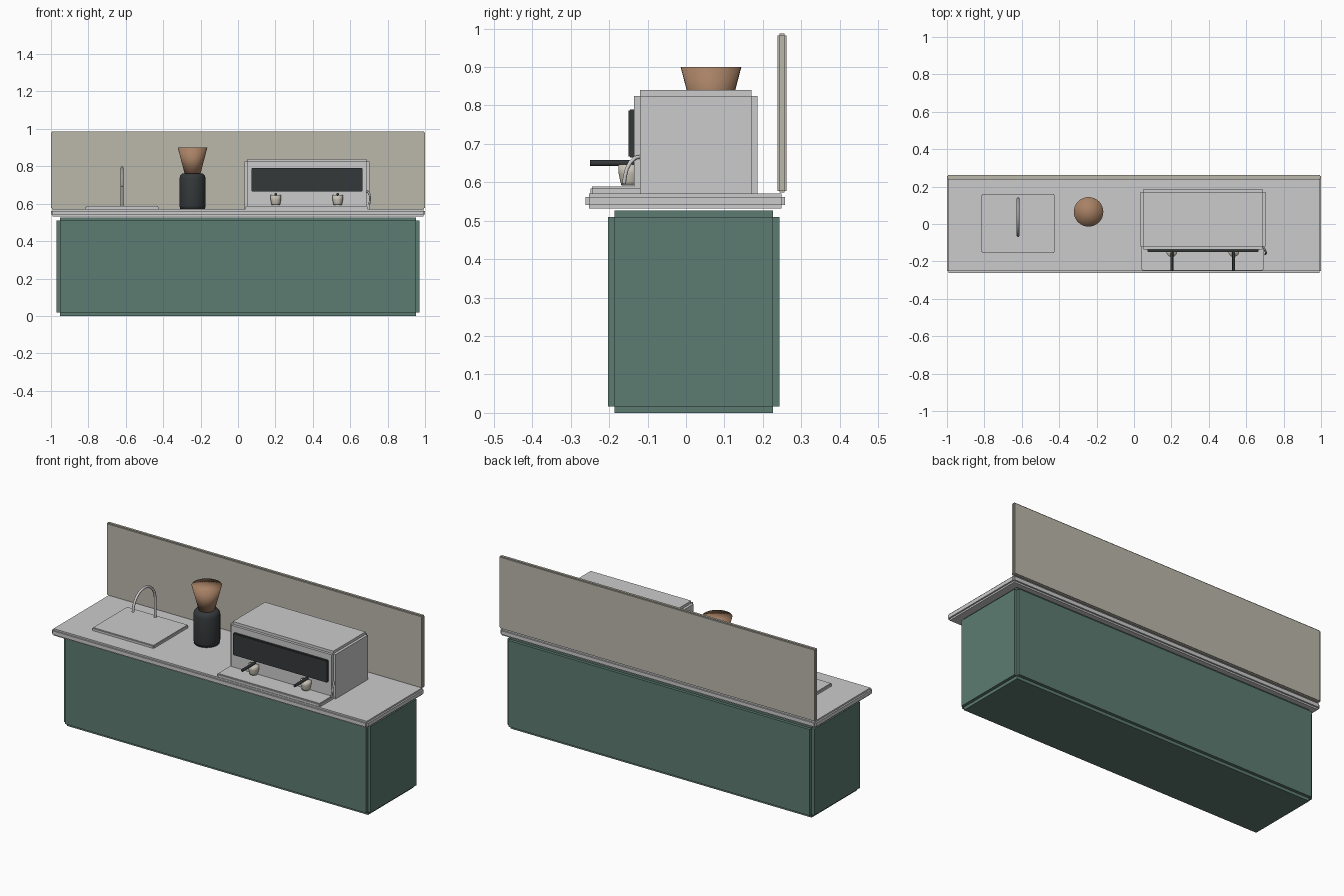
import bpy, bmesh, math
from mathutils import Matrix, Vector

if "Cube" in bpy.data.objects:
    bpy.data.objects.remove(bpy.data.objects["Cube"])


def material(name, rgb):
    m = bpy.data.materials.new(name)
    m.diffuse_color = (*rgb, 1)
    m.use_nodes = True
    m.node_tree.nodes["Principled BSDF"].inputs["Base Color"].default_value = m.diffuse_color
    return m


GREEN = material("green_paint", (0.11, 0.2, 0.165))
CREAM = material("cream_tile", (0.5, 0.48, 0.41))
BLACK = material("black_plastic", (0.035, 0.04, 0.042))
BROWN = material("amber_hopper", (0.39, 0.22, 0.13))
CHINA = material("cup_china", (0.6, 0.56, 0.48))


def add_mesh(name, bm, mat=None):
    bmesh.ops.recalc_face_normals(bm, faces=bm.faces)
    me = bpy.data.meshes.new(name)
    bm.to_mesh(me)
    bm.free()
    ob = bpy.data.objects.new(name, me)
    bpy.context.collection.objects.link(ob)
    if mat:
        me.materials.append(mat)
    return ob


def stepped_box(name, x, y, z, b, mat=None):
    """Box with square-notched edges: three crossed slabs, each inset on two axes."""
    bm = bmesh.new()
    lo, hi = Vector((x[0], y[0], z[0])), Vector((x[1], y[1], z[1]))
    for axis in range(3):
        size = hi - lo
        for k in range(3):
            if k != axis:
                size[k] -= 2 * b
        # each slab is full length on one axis pair, so edges stay notched
        for other in range(3):
            if other != axis:
                s = size.copy()
                s[other] += 2 * b
                if other > axis:
                    bmesh.ops.create_cube(
                        bm, size=1,
                        matrix=Matrix.Translation((lo + hi) / 2) @ Matrix.Diagonal((*s, 1)))
    return add_mesh(name, bm, mat)


def notched_box(name, x, y, z, b, mat=None):
    """Box with notched edges: one slab per axis, full length along that axis only."""
    bm = bmesh.new()
    lo, hi = Vector((x[0], y[0], z[0])), Vector((x[1], y[1], z[1]))
    for axis in range(3):
        s = hi - lo - Vector((2 * b,) * 3)
        s[axis] += 2 * b
        bmesh.ops.create_cube(
            bm, size=1, matrix=Matrix.Translation((lo + hi) / 2) @ Matrix.Diagonal((*s, 1)))
    return add_mesh(name, bm, mat)


def lathe(name, x, y, profile, mat, n=32):
    """Smooth closed turned shape from (radius, z) points."""
    bm = bmesh.new()
    rings = [[bm.verts.new((x + r * math.cos(2 * math.pi * i / n),
                            y + r * math.sin(2 * math.pi * i / n), z)) for i in range(n)]
             for r, z in profile]
    ends = [bm.verts.new((x, y, profile[k][1])) for k in (0, -1)]
    for i in range(n):
        j = (i + 1) % n
        for a, c in zip(rings, rings[1:]):
            bm.faces.new((a[i], a[j], c[j], c[i]))
        bm.faces.new((rings[0][j], rings[0][i], ends[0]))
        bm.faces.new((rings[-1][i], rings[-1][j], ends[1]))
    for f in bm.faces:
        f.smooth = True
    return add_mesh(name, bm, mat)


def tube(name, points, r, mat=None):
    """Round bar swept along a path of points."""
    cu = bpy.data.curves.new(name, "CURVE")
    cu.dimensions = "3D"
    cu.bevel_depth, cu.bevel_resolution, cu.use_fill_caps = r, 3, True
    sp = cu.splines.new("POLY")
    sp.points.add(len(points) - 1)
    for p, co in zip(sp.points, points):
        p.co = (*co, 1)
    sp.use_smooth = True
    ob = bpy.data.objects.new(name, cu)
    bpy.context.collection.objects.link(ob)
    if mat:
        cu.materials.append(mat)
    return ob


# Counter, worktop and wall panel
notched_box("counter_base", (-0.97, 0.97), (-0.203, 0.243), (0, 0.527), 0.017, GREEN)
notched_box("worktop", (-1, 1), (-0.261, 0.258), (0.532, 0.571), 0.009)
notched_box("backsplash", (-1, 1), (0.238, 0.261), (0.573, 0.987), 0.005, CREAM)

# Sink and swan-neck tap
notched_box("sink_cover", (-0.815, -0.425), (-0.155, 0.16), (0.562, 0.587), 0.004)
arc = [(-0.62, 0.037 + 0.1 * math.cos(t * math.pi / 20), 0.693 + 0.1 * math.sin(t * math.pi / 20))
       for t in range(21)]
tube("tap", [(-0.62, 0.137, 0.57)] + arc, 0.007)

# Bean grinder
lathe("grinder_body", -0.243, 0.065,
      [(0.066, 0.57), (0.07, 0.59), (0.07, 0.735), (0.066, 0.75), (0.055, 0.762)], BLACK)
lathe("grinder_hopper", -0.243, 0.065, [(0.041, 0.755), (0.079, 0.9)], BROWN)

# Coffee machine
notched_box("machine_body", (0.036, 0.702), (-0.135, 0.186), (0.555, 0.84), 0.015)
notched_box("drip_tray", (0.04, 0.692), (-0.249, -0.1), (0.56, 0.589), 0.005)
notched_box("front_panel", (0.072, 0.666), (-0.149, -0.125), (0.664, 0.79), 0.003, BLACK)
for i, x in enumerate((0.202, 0.533)):
    tube(f"filter_handle_{i + 1}", [(x, -0.25, 0.65), (x, -0.125, 0.65)], 0.008, BLACK)
    lathe(f"cup_{i + 1}", x, -0.147,
          [(0.021, 0.592), (0.024, 0.602), (0.028, 0.622), (0.029, 0.646)], CHINA)

# Steam wand
wand = [(0.685, -0.115, 0.667), (0.696, -0.132, 0.664), (0.703, -0.145, 0.652),
        (0.706, -0.154, 0.635), (0.705, -0.159, 0.615), (0.702, -0.161, 0.597)]
tube("steam_wand", wand, 0.005)
